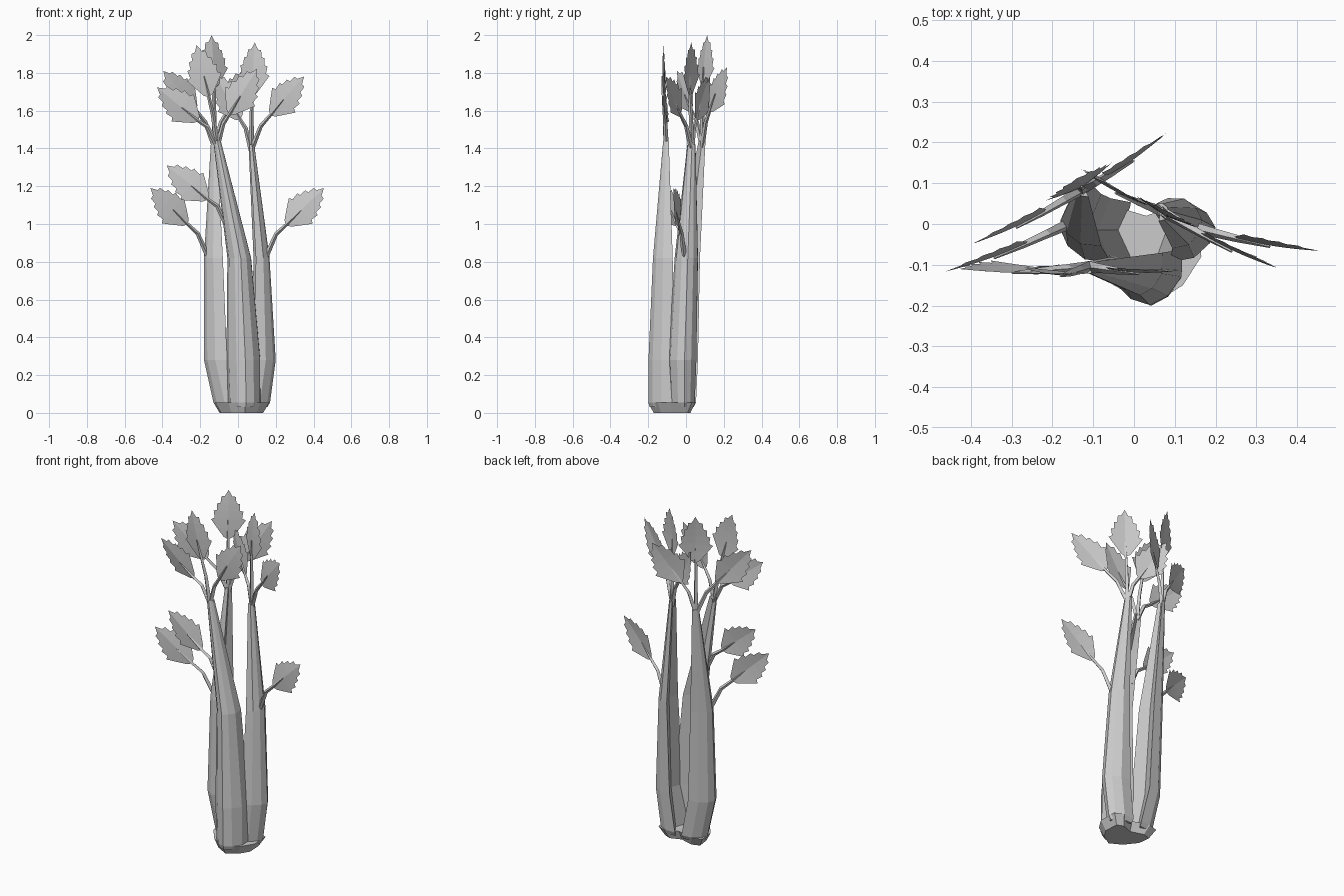
import bpy
from mathutils import Vector as V

if "Cube" in bpy.data.objects:
    bpy.data.objects.remove(bpy.data.objects["Cube"])


def mesh_object(name, verts, faces):
    me = bpy.data.meshes.new(name)
    me.from_pydata([tuple(v) for v in verts], [], faces)
    me.update()
    ob = bpy.data.objects.new(name, me)
    bpy.context.collection.objects.link(ob)
    return ob


def loft(name, rings):
    """Skin equal-length rings and close both ends."""
    n = len(rings[0])
    verts = [p for r in rings for p in r]
    faces = [(i * n + k, i * n + (k + 1) % n, (i + 1) * n + (k + 1) % n, (i + 1) * n + k)
             for i in range(len(rings) - 1) for k in range(n)]
    faces.append(tuple(reversed(range(n))))
    faces.append(tuple(range(len(verts) - n, len(verts))))
    return mesh_object(name, verts, faces)


# Grooved rib section: (across, outward)
SECTION = [(-1, -.75), (0, -.3), (1, -.75), (.92, .15), (.5, .75),
           (0, 1), (-.5, .75), (-.92, .15)]


def stalk(name, out, rows):
    out = V((*out, 0)).normalized()
    across = V((out.y, -out.x, 0))
    rings = []
    for z, x, y, w, d in rows:
        rings.append([V((x, y, z)) + across * (-a * w) + out * (b * d) for a, b in SECTION])
    loft(name, rings)


def tube(name, pts, radii):
    axis = (pts[-1] - pts[0]).normalized()
    a = axis.cross(V((0, 1, 0))).normalized()
    b = axis.cross(a)
    loft(name, [[p + (a * c + b * s) * r for c, s in ((1, 0), (0, 1), (-1, 0), (0, -1))]
                for p, r in zip(pts, radii)])


# Half outline of the toothed leaf: (fraction of length, half width)
LEAF = [(0, .004), (.04, .025), (.22, .062), (.38, .094), (.42, .074), (.56, .080),
        (.58, .062), (.71, .062), (.73, .043), (.86, .039), (.87, .02), (1, 0)]


def leaf(name, start, tip, side, length=.28):
    start, tip, side = V(start), V(tip), V((*side, 0)).normalized()
    reach = tip - start
    # stem leaves the stalk steeply, then bends toward the leaf
    aim = V((reach.x * 1.05, reach.y * 1.05, reach.z * .95)).normalized()
    base = tip - aim * length
    axis = (tip - base).normalized()
    side = (side - axis * side.dot(axis)).normalized()
    normal = axis.cross(side)
    if normal.y > 0:
        normal = -normal
    mid = start.lerp(base, .5) + V((0, 0, .02))
    tube(name + "_stem", [start - V((0, 0, .03)), mid, base, base.lerp(tip, .4)],
         [.014, .011, .009, .003])
    verts, faces = [], []
    for s, w in LEAF:
        c = base + axis * (s * length) - normal * (.02 * s * s)
        fold = -normal * (w * .12)
        verts += [c - side * w + fold, c, c + side * w + fold]
    for i in range(len(LEAF) - 1):
        k = i * 3
        faces += [(k, k + 1, k + 4, k + 3), (k + 1, k + 2, k + 5, k + 4)]
    mesh_object(name, verts, faces)


# Chamfered root block
outline = [(-.12, -.06), (-.13, .03), (-.07, .05), (.03, .02), (.11, .05), (.16, .03),
           (.165, -.08), (.12, -.15), (.04, -.2), (-.05, -.15)]
outline.reverse()
cx, cy = .02, -.07
loft("root_base", [[V((cx + (x - cx) * s, cy + (y - cy) * s, z)) for x, y in reversed(outline)]
                   for z, s in ((0, .78), (.055, 1))])

# Three stalks: rows of z, x, y, half width, depth
stalk("front_stalk", (.08, -1), [(.03, .035, -.12, .078, .072), (.055, .037, -.125, .086, .075),
                                 (.28, .033, -.125, .09, .074), (.82, .01, -.118, .063, .057),
                                 (1.44, -.11, -.105, .02, .016)])
stalk("left_stalk", (-1, 0), [(.03, -.055, -.015, .055, .06), (.055, -.06, -.015, .068, .07),
                              (.28, -.11, -.015, .078, .07), (.82, -.123, .01, .064, .057),
                              (1.44, -.125, .085, .018, .018)])
stalk("right_stalk", (1, .1), [(.03, .095, -.015, .055, .06), (.055, .1, -.015, .066, .07),
                               (.28, .13, -.015, .075, .07), (.82, .122, .005, .062, .045),
                               (1.42, .07, .03, .022, .016)])

# Three-leaf crowns and one low side leaf per stalk
plants = [
    ("front", (1, -.06), (-.11, -.105, 1.44),
     [(-.43, -.13, 1.72), (-.22, -.14, 1.945), (.1, -.135, 1.82)],
     (-.06, -.1, 1.02), (-.375, -.135, 1.31)),
    ("left", (.87, .5), (-.125, .085, 1.44),
     [(-.385, -.065, 1.81), (-.13, .095, 2.0), (.08, .2, 1.83)],
     (-.16, 0, .86), (-.455, -.135, 1.19)),
    ("right", (.87, -.45), (.07, .03, 1.42),
     [(.34, -.125, 1.78), (.08, .01, 1.96), (-.13, .11, 1.79)],
     (.15, -.01, .86), (.45, -.085, 1.19)),
]
for name, side, top, tips, low, low_tip in plants:
    for i, tip in enumerate(tips):
        leaf(f"{name}_crown_leaf_{i + 1}", top, tip, side)
    leaf(name + "_low_leaf", low, low_tip, (low_tip[0] - low[0], low_tip[1] - low[1]))
